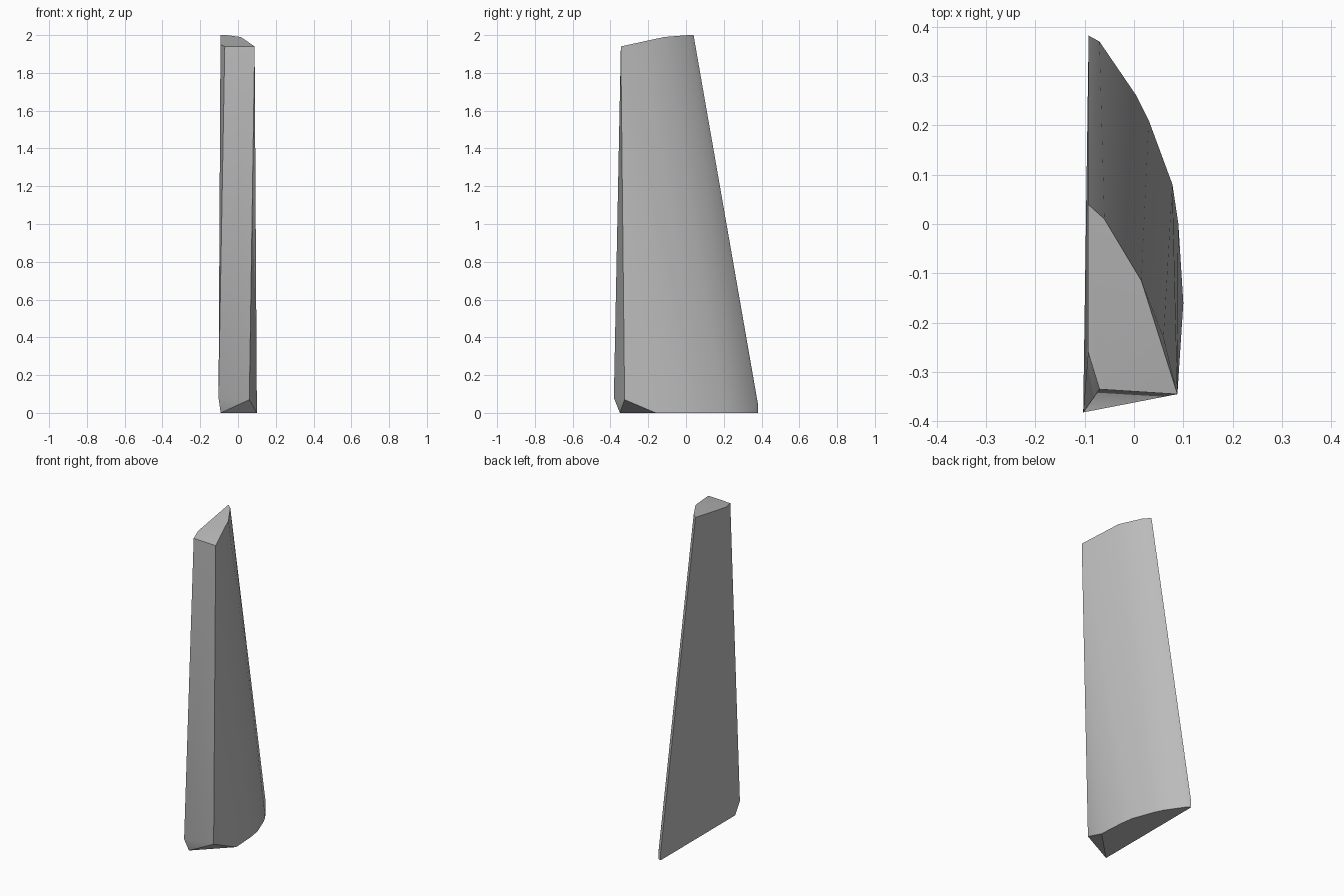
import bpy
import bmesh
import math

default_cube = bpy.data.objects.get("Cube")
if default_cube:
    bpy.data.objects.remove(default_cube, do_unlink=True)


def make_material(name, color):
    """Plain single-colour material for viewport and render."""
    material = bpy.data.materials.new(name)
    material.use_nodes = True
    material.diffuse_color = color
    shader = material.node_tree.nodes["Principled BSDF"]
    shader.inputs["Base Color"].default_value = color
    return material


def hull_object(name, points, material):
    """Wrap a solid with flat facets around the given corner points."""
    mesh = bpy.data.meshes.new(name)
    bm = bmesh.new()
    for point in points:
        bm.verts.new(point)
    hull = bmesh.ops.convex_hull(bm, input=bm.verts[:])
    loose = [v for v in hull["geom_interior"] if isinstance(v, bmesh.types.BMVert)]
    bmesh.ops.delete(bm, geom=loose, context="VERTS")
    bmesh.ops.dissolve_limit(bm, angle_limit=math.radians(1),
                             verts=bm.verts[:], edges=bm.edges[:])
    bmesh.ops.recalc_face_normals(bm, faces=bm.faces[:])
    bm.to_mesh(mesh)
    bm.free()
    mesh.materials.append(material)
    obj = bpy.data.objects.new(name, mesh)
    bpy.context.collection.objects.link(obj)
    return obj


# Curved outline of the base, from the front round to the back edge
base_arc = [(.1, -.16), (.09, 0), (.078, .08), (.03, .21),
            (.005, .26), (-.07, .37), (-.092, .382)]
base = [(x, y, 0) for x, y in base_arc]

# Small upright lip along the back of the base
back_lip = [(x, y, .04) for x, y in base_arc[-2:]]

# Chamfered front foot
foot = [(-.092, -.35, 0), (-.103, -.382, .08), (.06, -.325, .07)]

# Sloping tip with a clipped front corner
tip = [(.088, -.345, 1.94), (.015, -.115, 1.99), (-.06, .01, 2),
       (-.093, .04, 2), (-.093, -.26, 1.95), (-.07, -.335, 1.94)]

# Slight bulge under the tip
bulge = [(.06, -.23, 1.92)]

gray = make_material("stone gray", (.5, .5, .5, 1))
shard = hull_object("tapered_shard", base + back_lip + foot + tip + bulge, gray)

# Smooth the curved side, keep the facet edges crisp
bpy.ops.object.select_all(action="DESELECT")
shard.select_set(True)
bpy.context.view_layer.objects.active = shard
bpy.ops.object.shade_smooth_by_angle(angle=math.radians(30))
